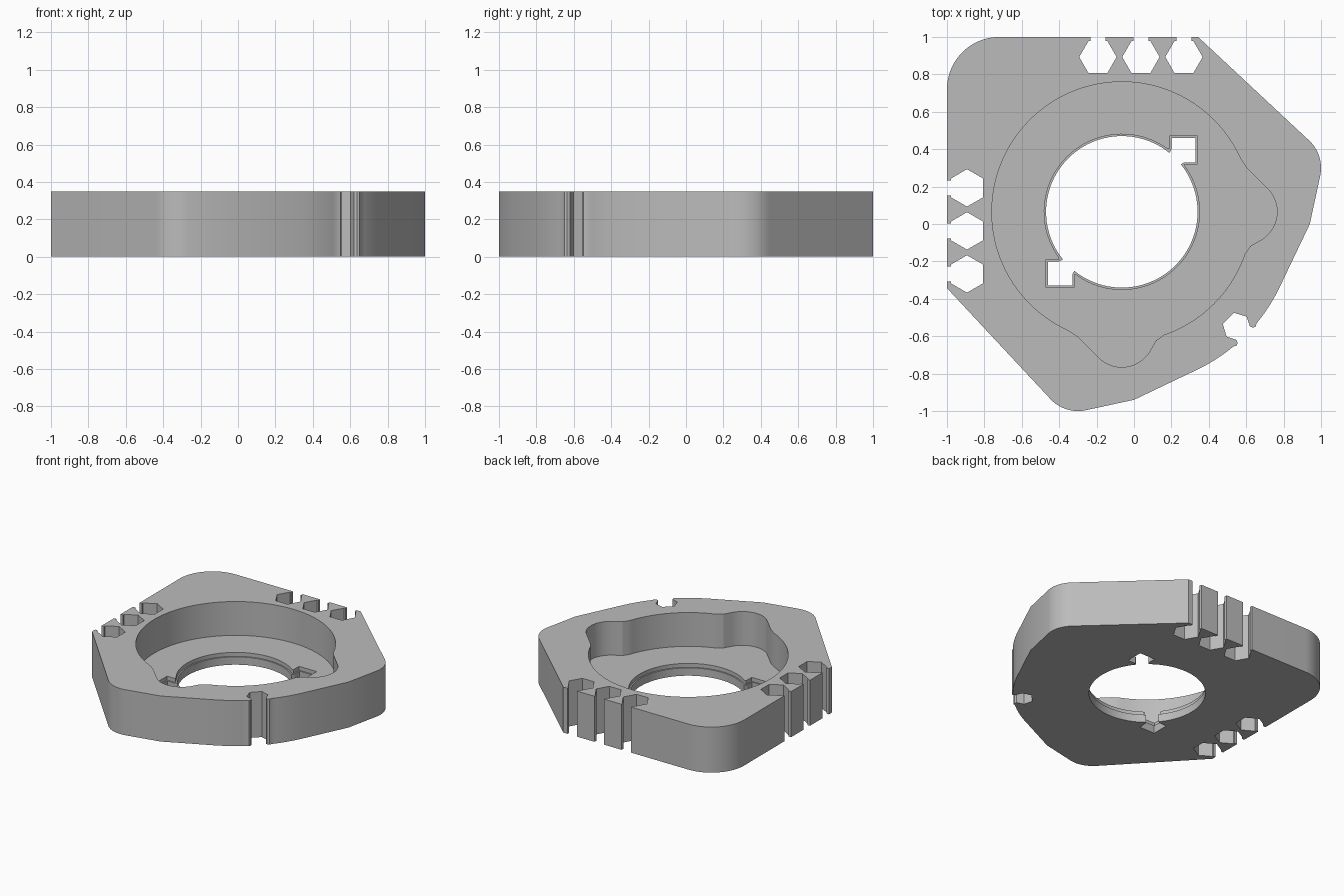
import bpy, bmesh
from math import sin, cos, asin, radians, degrees, pi

if "Cube" in bpy.data.objects:
    bpy.data.objects.remove(bpy.data.objects["Cube"])

HEIGHT, FLOOR, LEDGE = 0.35, 0.09, 0.06
CX, CY = -0.065, 0.065          # centre of the round opening

grey = bpy.data.materials.new("plain grey")
grey.use_nodes = True
color = (0.5, 0.5, 0.5, 1)
grey.diffuse_color = color
grey.node_tree.nodes["Principled BSDF"].inputs["Base Color"].default_value = color


def arc(cx, cy, r, start, end, steps):
    angles = [radians(start + (end - start) * i / steps) for i in range(steps + 1)]
    return [(cx + r * cos(a), cy + r * sin(a)) for a in angles]


def mirrored(half):
    """Close a half outline across the diagonal y = -x."""
    other = [(-y, -x) for x, y in reversed(half)]
    outline = half + other
    return [p for i, p in enumerate(outline)
            if abs(p[0] - outline[i - 1][0]) + abs(p[1] - outline[i - 1][1]) > 1e-4]


def prism(name, outline, z0, z1):
    bm = bmesh.new()
    face = bm.faces.new([bm.verts.new((x, y, z0)) for x, y in outline])
    top = bmesh.ops.extrude_face_region(bm, geom=[face])["geom"]
    bmesh.ops.translate(bm, vec=(0, 0, z1 - z0),
                        verts=[v for v in top if isinstance(v, bmesh.types.BMVert)])
    bmesh.ops.recalc_face_normals(bm, faces=bm.faces)
    mesh = bpy.data.meshes.new(name)
    bm.to_mesh(mesh)
    bm.free()
    mesh.materials.append(grey)
    obj = bpy.data.objects.new(name, mesh)
    bpy.context.collection.objects.link(obj)
    return obj


def hex_slot(x):
    """Hexagonal pocket opening through a narrow neck in the back edge."""
    right = [(0.04, 1), (0.04, 0.979), (0.05, 0.979), (0.1, 0.893), (0.05, 0.806)]
    return [(x - u, y) for u, y in right] + [(x + u, y) for u, y in reversed(right)]


def keyed_hole(r, grow):
    """Circle with two opposite square keyways on the diagonal."""
    a, b = 0.26 - grow, 0.4 + grow
    edge = degrees(asin(a / r))
    lip = [(b, a), (b, b), (a, b)]
    pts = []
    for s in (1, -1):
        pts += [(CX + s * u, CY + s * v) for u, v in [(0.335, a)] + lip + [(a, 0.335)]]
        turn = 0 if s == 1 else 180
        pts += arc(CX, CY, r, turn + 92 - edge, turn + 178 + edge, 48)
    return pts


# Outer outline, from the rounded back corner round to the front notch
half = arc(-0.72, 0.72, 0.28, 135, 90, 12)
for x in (-0.193, 0.037, 0.267):
    half += hex_slot(x)
half += [(0.343, 1)]
half += arc(0.8, 0.3, 0.2, 46, -12, 14) + [(0.94, 0)]
half += arc(CX, CY, 0.935, -25.5, -39.5, 8)
half += [(0.65, -0.549), (0.636, -0.554), (0.62, -0.548), (0.602, -0.495), (0.535, -0.475)]
plate = prism("plate", mirrored(half), 0, HEIGHT)

# Round recess with two lobes
lobe = arc(CX, CY, 0.695, 135, 24, 56)
lobe += [(0.6, 0.303)] + arc(0.59, 0.065, 0.175, 45, -60, 20)
lobe += [(0.645, -0.105), (0.622, -0.118), (0.607, -0.14)]
lobe += arc(CX, CY, 0.695, -19, -45, 14)
cutters = [
    prism("recess_cutter", mirrored(lobe), FLOOR, HEIGHT + 0.1),
    prism("ledge_cutter", keyed_hole(0.415, 0.005), LEDGE, FLOOR + 0.1),
    prism("hole_cutter", keyed_hole(0.405, -0.005), -0.1, FLOOR + 0.05),
]

# Cut the openings out of the plate
bpy.context.view_layer.objects.active = plate
for cutter in cutters:
    mod = plate.modifiers.new(cutter.name, "BOOLEAN")
    mod.operation, mod.solver, mod.object = "DIFFERENCE", "EXACT", cutter
    bpy.ops.object.modifier_apply(modifier=mod.name)
    bpy.data.objects.remove(cutter)

bpy.ops.object.select_all(action="DESELECT")
plate.select_set(True)
bpy.ops.object.shade_smooth_by_angle(angle=radians(25))
